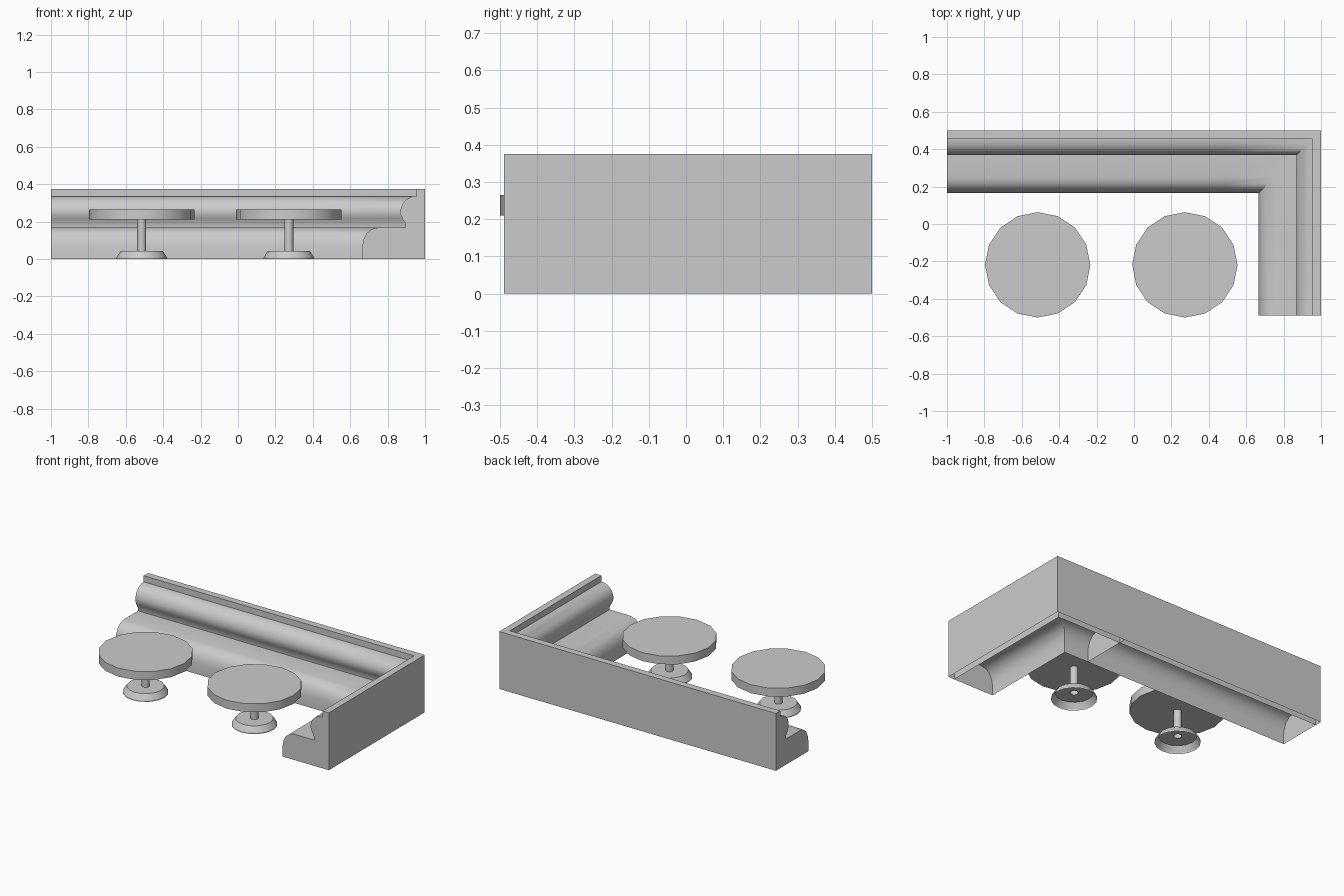
import bpy, bmesh, math

cube = bpy.data.objects.get("Cube")
if cube:
    bpy.data.objects.remove(cube)

grey = bpy.data.materials.new("plain_grey")
grey.use_nodes = True
colour = (0.6, 0.6, 0.6, 1)
grey.diffuse_color = colour
grey.node_tree.nodes["Principled BSDF"].inputs["Base Color"].default_value = colour


def finish(name, bm, angle):
    """Turn a bmesh into a shaded object."""
    bmesh.ops.recalc_face_normals(bm, faces=bm.faces)
    mesh = bpy.data.meshes.new(name)
    bm.to_mesh(mesh)
    bm.free()
    mesh.materials.append(grey)
    obj = bpy.data.objects.new(name, mesh)
    bpy.context.collection.objects.link(obj)
    bpy.ops.object.select_all(action='DESELECT')
    obj.select_set(True)
    bpy.context.view_layer.objects.active = obj
    bpy.ops.object.shade_smooth_by_angle(angle=math.radians(angle))
    return obj


BACK, SIDE, FRONT = 0.5, 1.0, -0.49

# Places along the L-shaped run, each mapping depth from the outer wall to x, y
left_end = lambda d: (-SIDE, BACK - d)
joint = lambda d: (0.49, BACK - d)
corner = lambda d: (SIDE - d, BACK - d)
front_end = lambda d: (SIDE - d, FRONT)


def sweep(name, profile, stations, capped, foot=()):
    """Sweep a (depth, height) profile, open underneath, and cap chosen ends."""
    bm = bmesh.new()
    rows = [[bm.verts.new((*place(d), z)) for d, z in profile] for place in stations]
    for a, b in zip(rows, rows[1:]):
        for i in range(len(profile) - 1):
            bm.faces.new((a[i], a[i + 1], b[i + 1], b[i]))
    for i in capped:
        extra = [bm.verts.new((*stations[i](d), z)) for d, z in foot]
        bm.faces.new(rows[i] + extra)
    return finish(name, bm, 40)


# Upright wall panel and the cushioned seat with its rolled backrest
wall = [(0, 0), (0, 0.375), (0.045, 0.375), (0.045, 0)]
cushion = [(0.335, 0), (0.335, 0.07), (0.328, 0.105), (0.312, 0.138),
           (0.285, 0.16), (0.25, 0.168), (0.104, 0.168), (0.106, 0.19),
           (0.121, 0.215), (0.131, 0.24), (0.131, 0.265), (0.121, 0.295),
           (0.1, 0.318), (0.072, 0.333), (0.045, 0.335)]

straight, bend = [left_end, joint], [joint, corner, front_end]
for part, stations, capped in (("straight", straight, [0]), ("corner", bend, [0, 2])):
    sweep(part + "_wall", wall, stations, capped)
    sweep(part + "_bench", cushion, stations, capped, foot=[(0.045, 0)])


def lathe(name, profile, x, y, sides=16):
    """Spin a (radius, height) profile about a vertical axis."""
    bm = bmesh.new()
    verts = [bm.verts.new((r, 0, z)) for r, z in profile]
    edges = [bm.edges.new(pair) for pair in zip(verts, verts[1:])]
    bmesh.ops.spin(bm, geom=verts + edges, cent=(0, 0, 0), axis=(0, 0, 1),
                   angle=math.tau, steps=sides, use_duplicate=False)
    bmesh.ops.remove_doubles(bm, verts=bm.verts, dist=0.0005)
    obj = finish(name, bm, 30)
    obj.location = (x, y, 0)
    return obj


# Two round tables, each a thick disc on a hollow pedestal
top = [(0, 0.21), (0.2815, 0.21), (0.2815, 0.265), (0, 0.265)]
pedestal = [(0.135, 0), (0.135, 0.008), (0.112, 0.043), (0.024, 0.043), (0.024, 0.21)]
for side, x in (("right", -0.515), ("left", 0.272)):
    lathe(side + "_table_top", top, x, -0.2185)
    lathe(side + "_table_pedestal", pedestal, x, -0.2185)
